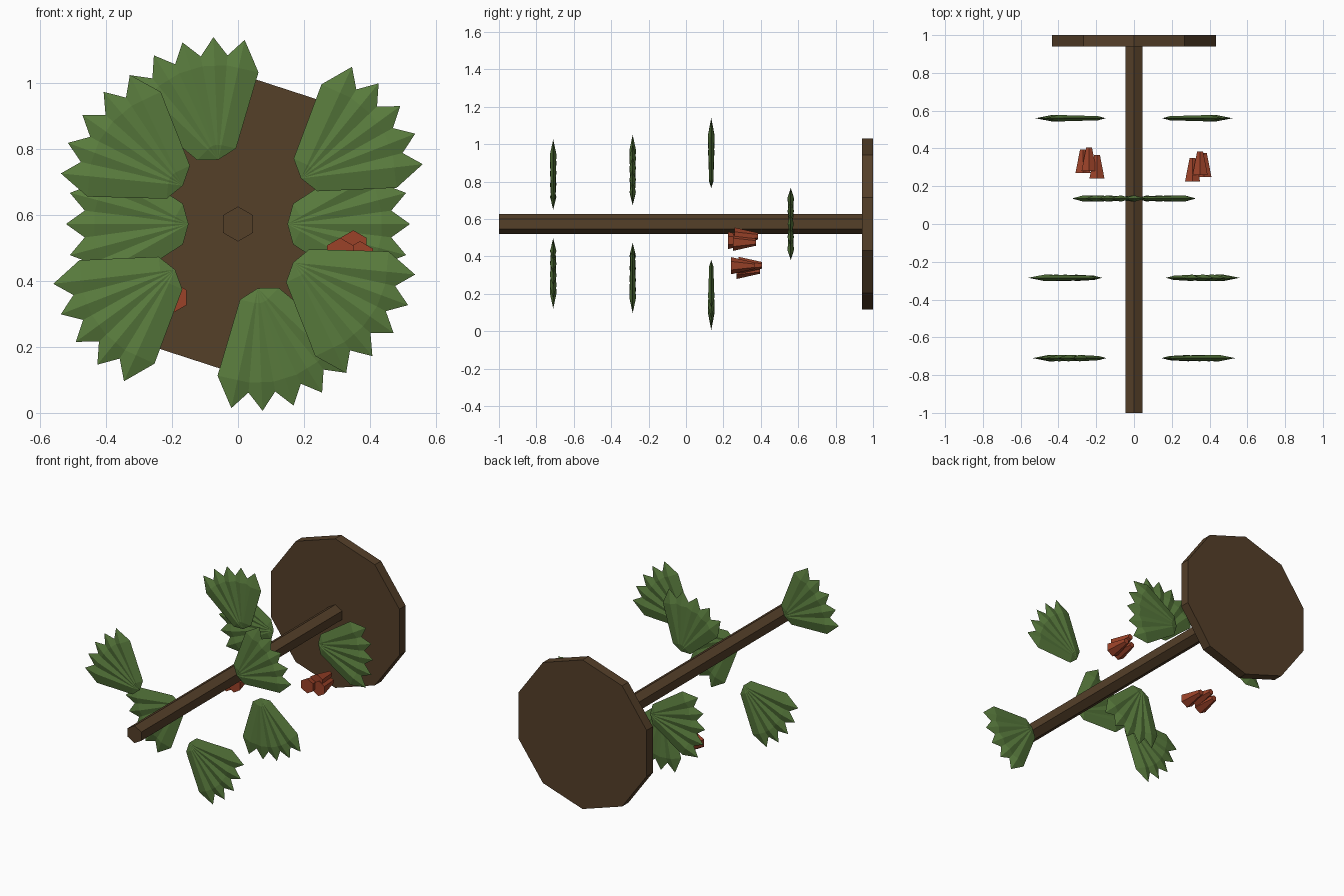
import bpy
import bmesh
from math import cos, sin, radians
from mathutils import Vector

cube = bpy.data.objects.get("Cube")
if cube:
    bpy.data.objects.remove(cube, do_unlink=True)

AXIS_Z = 0.573


def material(name, rgb):
    mat = bpy.data.materials.new(name)
    mat.use_nodes = True
    color = (*rgb, 1)
    mat.diffuse_color = color
    mat.node_tree.nodes["Principled BSDF"].inputs["Base Color"].default_value = color
    return mat


bark = material("bark", (0.09, 0.05, 0.022))
green = material("leaf_green", (0.10, 0.20, 0.047))
red = material("cone_red", (0.33, 0.055, 0.022))


def frustum(name, sides, r_front, r_back, x, z, y_front, y_back, mat):
    """Tapered prism whose axis runs along y."""
    bpy.ops.mesh.primitive_cone_add(
        vertices=sides, radius1=r_front, radius2=r_back, depth=y_back - y_front,
        location=(x, (y_front + y_back) / 2, z), rotation=(radians(-90), 0, 0))
    obj = bpy.context.object
    obj.name = name
    obj.data.materials.append(mat)
    return obj


# Branch and its round end plate
frustum("branch", 6, 0.053, 0.053, 0, AXIS_Z, -1, 0.95, bark)
frustum("end_plate", 10, 0.456, 0.456, 0, AXIS_Z, 0.94, 1, bark)


def add_lobe(bm, angle):
    """Thin ridged blade growing from the leaf base."""
    along = Vector((cos(angle), 0, sin(angle)))
    across = Vector((-sin(angle), 0, cos(angle)))
    thick = Vector((0, 1, 0))
    base = bm.verts.new((0, 0, 0))
    tip = bm.verts.new(along * 0.372)
    rings = []
    for reach, width, depth in ((0.045, 0.045, 0.011), (0.285, 0.062, 0.017)):
        offsets = (across * width, thick * depth, -across * width, -thick * depth)
        rings.append([bm.verts.new(along * reach + o) for o in offsets])
    near, far = rings
    for i in range(4):
        j = (i + 1) % 4
        bm.faces.new((base, near[i], near[j]))
        bm.faces.new((near[i], far[i], far[j], near[j]))
        bm.faces.new((far[i], tip, far[j]))


def leaf_mesh():
    """Fan of five overlapping lobes."""
    bm = bmesh.new()
    for k in range(-2, 3):
        add_lobe(bm, radians(14.7 * k))
    bmesh.ops.recalc_face_normals(bm, faces=bm.faces)
    mesh = bpy.data.meshes.new("leaf")
    bm.to_mesh(mesh)
    bm.free()
    mesh.materials.append(green)
    return mesh


# Leaves in opposite pairs along the branch: y, angle, distance from the axis
leaf = leaf_mesh()
PAIRS = ((-0.71, 145, 0.204), (-0.285, 36, 0.236), (0.135, 107, 0.204), (0.56, 0, 0.15))
for n, (y, degrees, distance) in enumerate(PAIRS, 1):
    for side, turn in (("a", 0), ("b", 180)):
        angle = radians(degrees + turn)
        obj = bpy.data.objects.new(f"leaf_{n}_{side}", leaf)
        obj.location = (distance * cos(angle), y, AXIS_Z + distance * sin(angle))
        obj.rotation_euler = (0, -angle, 0)
        bpy.context.collection.objects.link(obj)

# Two clusters of small tapered cones: x, z, y of each wide end
CLUSTERS = {
    "left": ((0.31, 0.485, 0.225), (0.37, 0.475, 0.25), (0.35, 0.508, 0.26)),
    "right": ((-0.196, 0.35, 0.24), (-0.27, 0.325, 0.27), (-0.238, 0.352, 0.28)),
}
for side, cones in CLUSTERS.items():
    for n, (x, z, y) in enumerate(cones, 1):
        frustum(f"{side}_cone_{n}", 6, 0.046, 0.018, x, z, y, y + 0.125, red)
